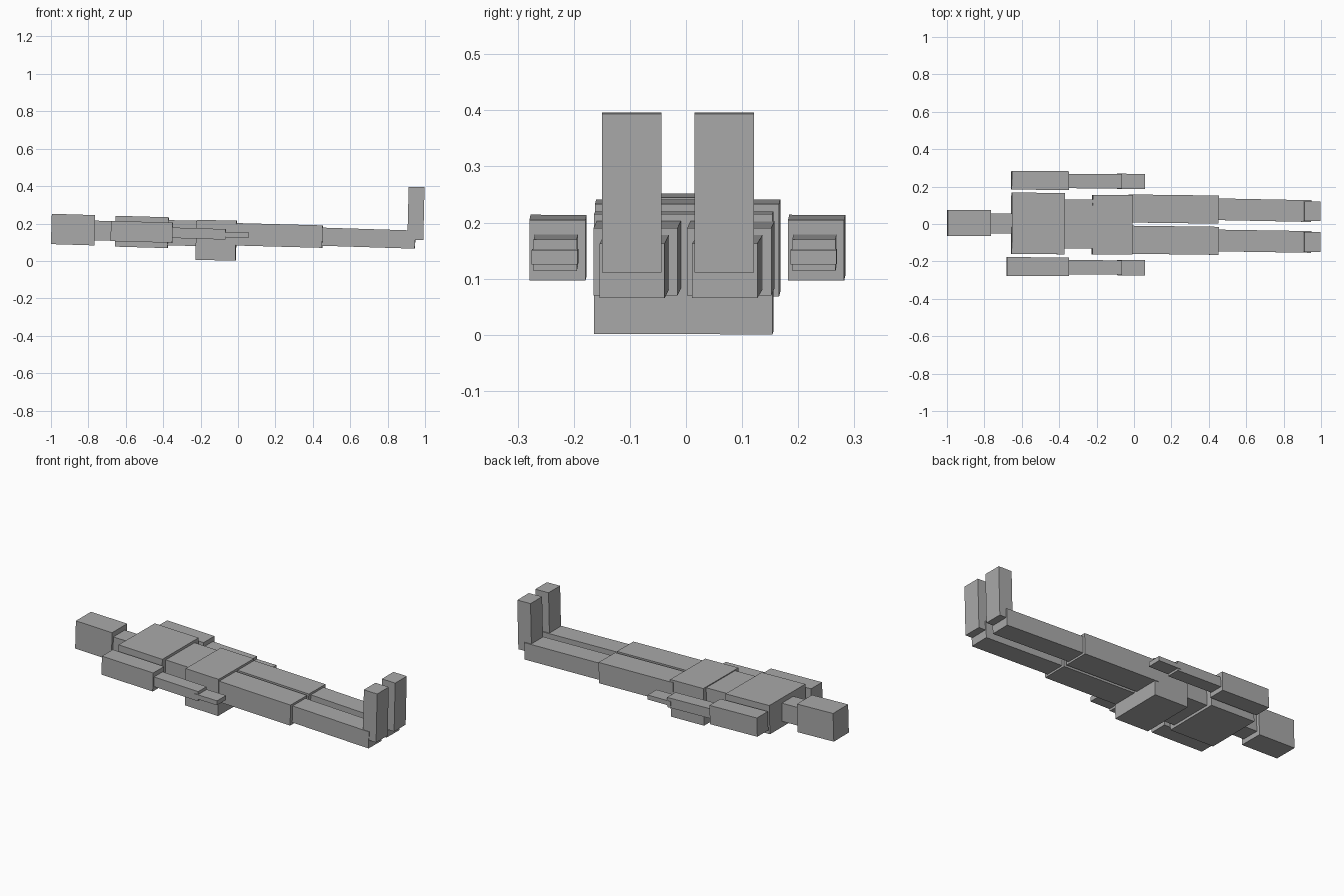
import bpy, bmesh
from mathutils import Vector

if "Cube" in bpy.data.objects:
    bpy.data.objects.remove(bpy.data.objects["Cube"])

body_mat = bpy.data.materials.new("plain_grey")
body_mat.diffuse_color = (0.4, 0.4, 0.4, 1)
body_mat.use_nodes = True
body_mat.node_tree.nodes["Principled BSDF"].inputs["Base Color"].default_value = body_mat.diffuse_color


def limb(name, start, end, width, height):
    """Square-ended block running from start to end; width lies along y."""
    a, b = Vector(start), Vector(end)
    along = (b - a).normalized()
    up = along.cross(Vector((0, 1, 0))).normalized()
    side = up.cross(along)
    bm = bmesh.new()
    bmesh.ops.create_cube(bm, size=1)
    for v in bm.verts:
        p = v.co.copy()
        v.co = (a + b) / 2 + along * p.x * (b - a).length + side * p.y * width + up * p.z * height
    bmesh.ops.recalc_face_normals(bm, faces=bm.faces)
    mesh = bpy.data.meshes.new(name)
    bm.to_mesh(mesh)
    bm.free()
    mesh.materials.append(body_mat)
    bpy.context.collection.objects.link(bpy.data.objects.new(name, mesh))


# Head and torso
limb("head", (-0.998, 0.006, 0.171), (-0.766, 0.006, 0.164), 0.138, 0.162)
limb("neck", (-0.77, 0.003, 0.163), (-0.64, 0.003, 0.160), 0.105, 0.105)
limb("chest", (-0.655, 0.004, 0.159), (-0.373, 0.002, 0.151), 0.328, 0.165)
limb("abdomen", (-0.38, 0.0, 0.151), (-0.21, -0.001, 0.147), 0.262, 0.135)
limb("pelvis", (-0.224, -0.003, 0.113), (-0.01, -0.005, 0.108), 0.318, 0.214)

# Legs: centre y at hip, knee and ankle
for side, hip, knee, ankle in (("left", 0.083, 0.077, 0.069), ("right", -0.084, -0.09, -0.096)):
    limb(side + "_thigh", (-0.03, hip, 0.143), (0.452, knee, 0.130), 0.150, 0.120)
    limb(side + "_shin", (0.44, knee + 0.002, 0.130), (0.947, ankle, 0.114), 0.116, 0.097)
    limb(side + "_foot", (0.948, ankle - 0.001, 0.112), (0.955, ankle - 0.001, 0.395), 0.106, 0.085)

# Arms: centre y at shoulder and hand, x shift of the whole arm
for side, shoulder, hand, x0 in (("left", 0.234, 0.228, -0.655), ("right", -0.227, -0.233, -0.68)):
    limb(side + "_upper_arm", (x0, shoulder, 0.160), (-0.35, shoulder - 0.002, 0.151), 0.100, 0.108)
    limb(side + "_forearm", (-0.36, hand + 0.002, 0.151), (-0.066, hand, 0.142), 0.077, 0.056)
    limb(side + "_hand", (-0.09, hand, 0.140), (0.058, hand - 0.001, 0.138), 0.082, 0.026)
